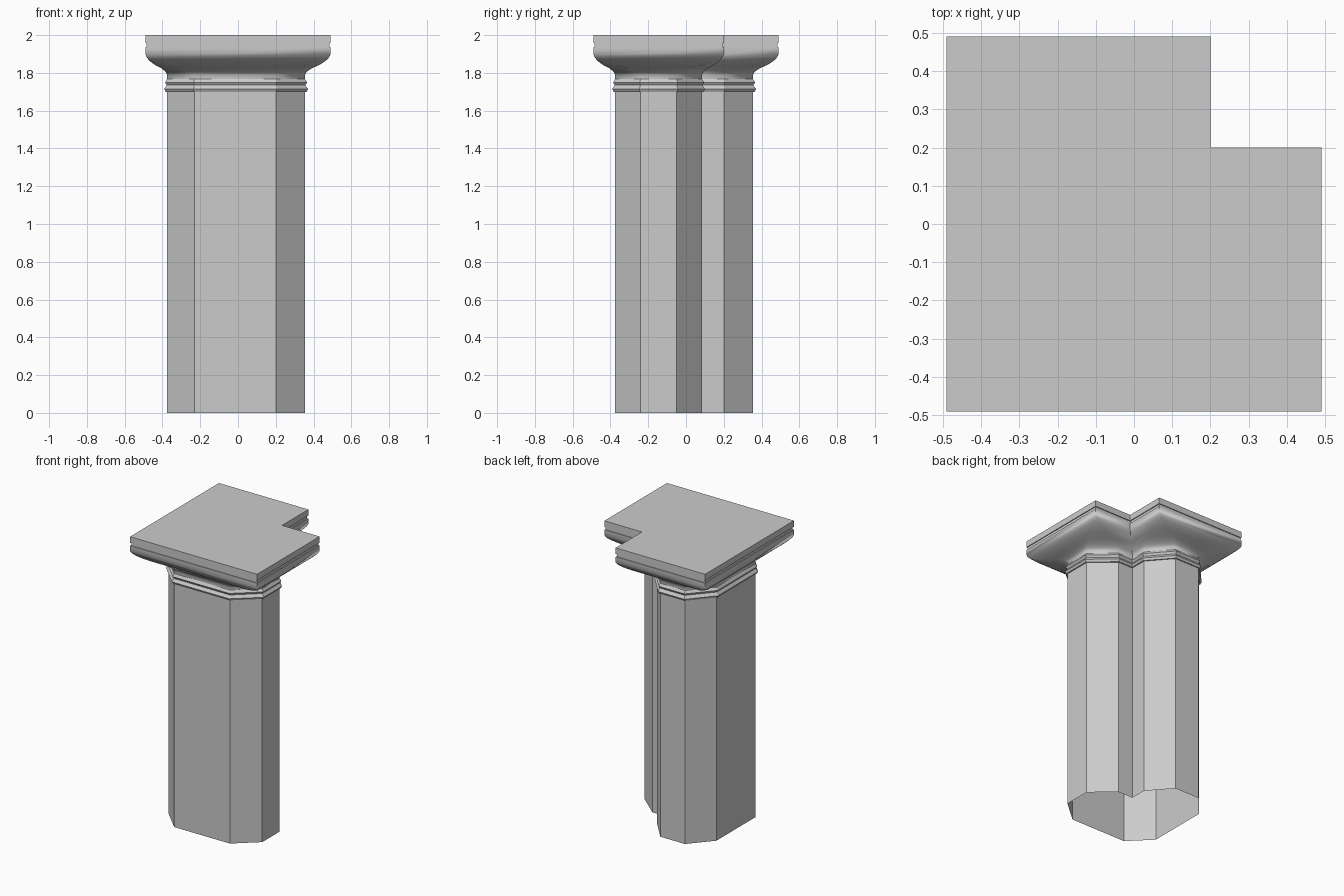
import bpy, bmesh, math
from mathutils import Vector

if "Cube" in bpy.data.objects:
    bpy.data.objects.remove(bpy.data.objects["Cube"])

# Half outlines, mirrored across the x = y diagonal
SHAFT_HALF = [(-.23, -.375), (.2, -.375), (.355, -.24), (.355, -.05), (.2, .085), (.085, .085)]
SLAB_HALF = [(-.49, -.49), (.49, -.49), (.49, -.49), (.49, .2), (.49, .2), (.2, .2)]


def mirrored(half):
    return [Vector(p) for p in half] + [Vector((y, x)) for x, y in reversed(half[:-1])]


def offset(pts, d):
    # Mitred outward offset of a counter-clockwise outline
    out = []
    for i, p in enumerate(pts):
        a = (p - pts[i - 1]).normalized()
        b = (pts[(i + 1) % len(pts)] - p).normalized()
        na, nb = Vector((a.y, -a.x)), Vector((b.y, -b.x))
        out.append(p + (na + nb) * (d / (1 + na.dot(nb))))
    return out


def loft(name, rings, cap_top=False, smooth=None):
    # Skin a list of (z, outline) rings
    bm = bmesh.new()
    rows = [[bm.verts.new((p.x, p.y, z)) for p in pts] for z, pts in rings]
    n = len(rows[0])
    for lo, hi in zip(rows, rows[1:]):
        for i in range(n):
            j = (i + 1) % n
            bm.faces.new((lo[i], lo[j], hi[j], hi[i]))
    if cap_top:
        bm.faces.new(rows[-1])
    bmesh.ops.remove_doubles(bm, verts=bm.verts[:], dist=1e-5)
    mesh = bpy.data.meshes.new(name)
    bm.to_mesh(mesh)
    bm.free()
    ob = bpy.data.objects.new(name, mesh)
    bpy.context.collection.objects.link(ob)
    if smooth:
        bpy.ops.object.select_all(action='DESELECT')
        ob.select_set(True)
        bpy.context.view_layer.objects.active = ob
        bpy.ops.object.shade_smooth_by_angle(angle=math.radians(smooth))
    return ob


shaft = mirrored(SHAFT_HALF)
slab = mirrored(SLAB_HALF)
corners = [p for i, p in enumerate(slab) if (p - slab[i - 1]).length > 1e-4]

# Faceted shaft, open at the bottom
loft("shaft", [(0, shaft), (1.70, shaft)])

# Double neck ring
collar = [(1.70, 0), (1.70, .008), (1.715, .016), (1.735, .002), (1.75, .011), (1.768, 0)]
loft("neck_rings", [(z, offset(shaft, d)) for z, d in collar])

# Bell: blends from the faceted shaft outline to the square notched slab
bell = [(1.768, 0), (1.79, 0), (1.80, .04), (1.81, .11), (1.825, .27), (1.84, .53),
        (1.855, .72), (1.87, .86), (1.885, .96), (1.90, 1), (1.937, 1)]
loft("bell", [(z, [a.lerp(b, t) for a, b in zip(shaft, slab)]) for z, t in bell], smooth=50)

# Top slab with a shallow recessed band beneath
band = offset(corners, -.006)
loft("top_slab", [(1.937, corners), (1.937, band), (1.957, band), (1.957, corners), (2.0, corners)],
     cap_top=True)
